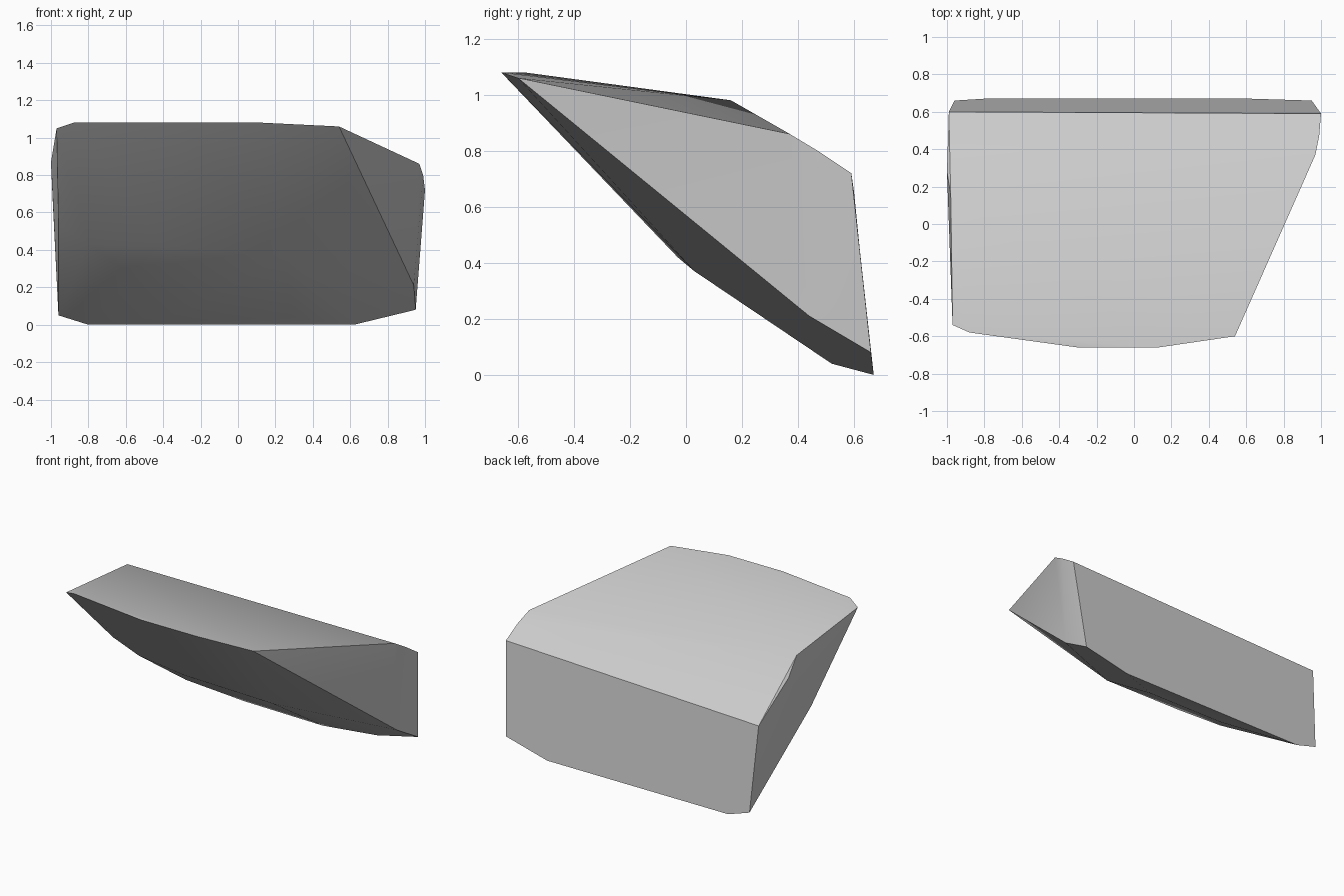
import bpy
import bmesh
import math

# Remove only the default cube
default_cube = bpy.data.objects.get("Cube")
if default_cube:
    bpy.data.objects.remove(default_cube, do_unlink=True)


def flat_material(name, color):
    material = bpy.data.materials.new(name)
    material.use_nodes = True
    material.diffuse_color = color
    shader = material.node_tree.nodes["Principled BSDF"]
    shader.inputs["Base Color"].default_value = color
    shader.inputs["Roughness"].default_value = 0.8
    return material


# Outlines of the shard, each running from the right (-x) to the left (+x)
front_rim = [(-.97, -.54, 1.05), (-.88, -.58, 1.08), (-.3, -.66, 1.08),
             (.13, -.66, 1.08), (.54, -.6, 1.06)]
back_upper_edge = [(-.99, .6, .65), (1, .59, .72)]
back_lower_edge = [(-.96, .66, .05), (-.8, .67, 0), (.62, .67, 0), (.95, .66, .08)]

# Bend across the top where it starts to slope down to the back
top_bend = [(-.98, .16, .98), (-1, .28, .87), (.97, .37, .86), (.99, .47, .8)]

# Bulge of the underside
belly = [(-.96, -.03, .54), (-.8, .03, .43), (-.4, -.03, .42), (.25, .03, .37),
         (-.55, .2, .26), (-.3, .5, .06), (.3, .52, .04), (.94, .44, .21)]


def convex_shard(name, outlines, material):
    """Wrap the outlines in a convex skin and merge its nearly flat facets."""
    bm = bmesh.new()
    for outline in outlines:
        for point in outline:
            bm.verts.new(point)
    hull = bmesh.ops.convex_hull(bm, input=bm.verts)
    loose = {v for v in hull["geom_interior"] + hull["geom_unused"]
             if isinstance(v, bmesh.types.BMVert)}
    bmesh.ops.delete(bm, geom=list(loose), context="VERTS")
    bmesh.ops.dissolve_limit(bm, angle_limit=math.radians(2),
                             verts=bm.verts, edges=bm.edges)
    bmesh.ops.recalc_face_normals(bm, faces=bm.faces)

    mesh = bpy.data.meshes.new(name)
    bm.to_mesh(mesh)
    bm.free()
    mesh.materials.append(material)
    shard = bpy.data.objects.new(name, mesh)
    bpy.context.collection.objects.link(shard)
    return shard


stone_grey = flat_material("stone_grey", (.6, .6, .6, 1))
shard = convex_shard(
    "stone_shard",
    [front_rim, back_upper_edge, back_lower_edge, top_bend, belly],
    stone_grey,
)

# Soft shading over the gentle bends, crisp borders between the main sides
bpy.ops.object.select_all(action="DESELECT")
shard.select_set(True)
bpy.context.view_layer.objects.active = shard
bpy.ops.object.shade_smooth_by_angle(angle=math.radians(35))
